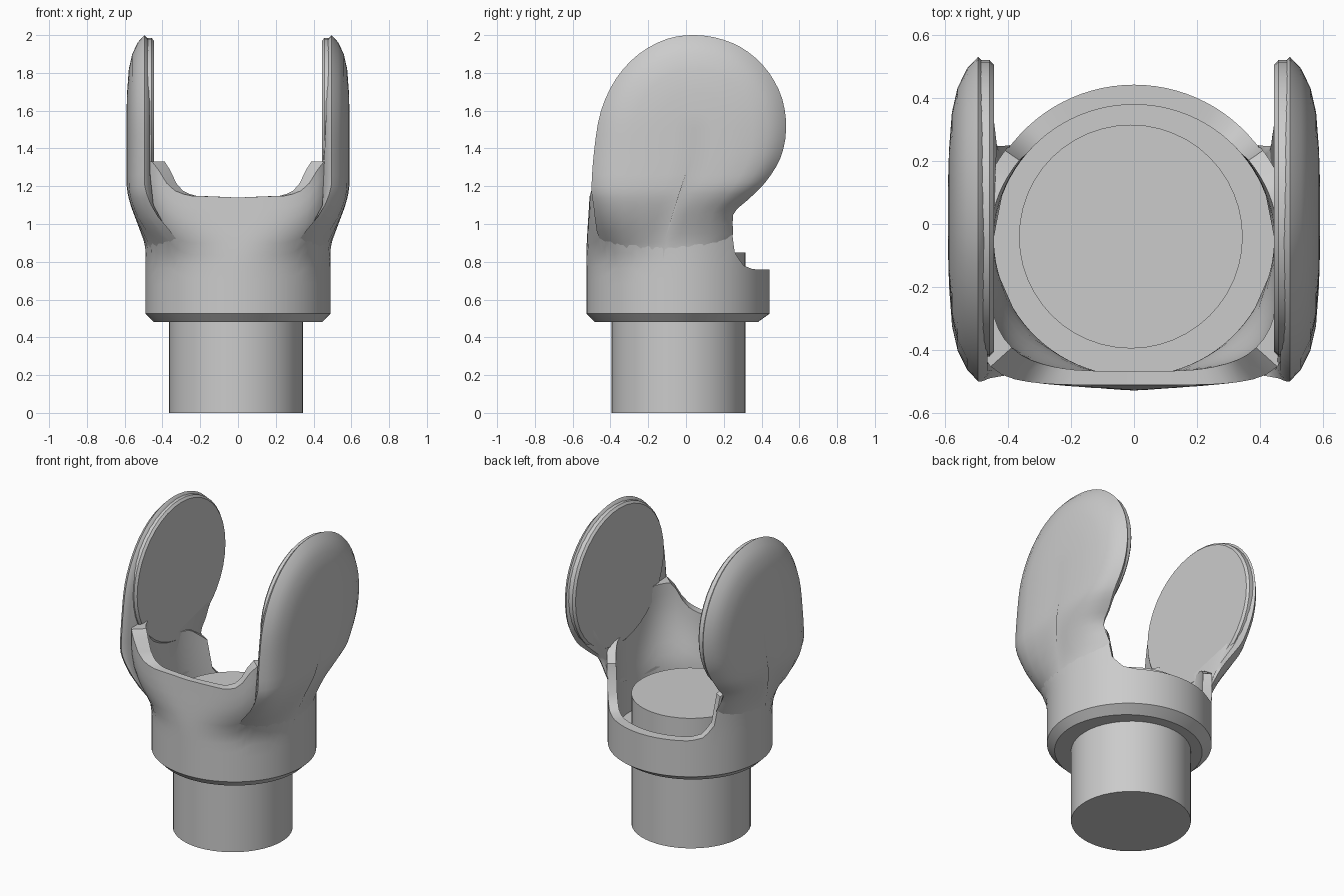
import bpy, bmesh, math
from mathutils import Vector

cube = bpy.data.objects.get("Cube")
if cube:
    bpy.data.objects.remove(cube, do_unlink=True)

grey = bpy.data.materials.new("plain_grey")
grey.use_nodes = True
colour = (0.6, 0.6, 0.6, 1)
grey.diffuse_color = colour
grey.node_tree.nodes["Principled BSDF"].inputs["Base Color"].default_value = colour


def loft(name, rings, angle=35):
    """Join closed rings of equal length and cap both ends."""
    bm = bmesh.new()
    loops = [[bm.verts.new(p) for p in ring] for ring in rings]
    for a, b in zip(loops, loops[1:]):
        for i in range(len(a)):
            j = (i + 1) % len(a)
            bm.faces.new((a[i], a[j], b[j], b[i]))
    bm.faces.new(loops[0])
    bm.faces.new(loops[-1])
    bmesh.ops.recalc_face_normals(bm, faces=bm.faces)
    mesh = bpy.data.meshes.new(name)
    bm.to_mesh(mesh)
    bm.free()
    obj = bpy.data.objects.new(name, mesh)
    bpy.context.collection.objects.link(obj)
    mesh.materials.append(grey)
    bpy.ops.object.select_all(action="DESELECT")
    obj.select_set(True)
    bpy.context.view_layer.objects.active = obj
    bpy.ops.object.shade_smooth_by_angle(angle=math.radians(angle))


def ease(v, lo, hi):
    t = min(max((v - lo) / (hi - lo), 0), 1)
    return t * t * (3 - 2 * t)


# Shaft
def circle(r, z, n=48):
    return [(-0.01 + r * math.cos(math.tau * i / n),
             -0.04 + r * math.sin(math.tau * i / n), z) for i in range(n)]


loft("shaft", [circle(0.355, 0), circle(0.355, 0.85)])

# Cup: round below, squarer at the front towards the top
RIM = [(0, 1.14), (30, 1.15), (37, 1.18), (42, 1.24), (46, 1.33), (60, 1.33), (70, 1.15),
       (110, 1.12), (125, 1.03), (128, 0.85), (135, 0.78), (145, 0.76), (180, 0.76)]
STEPS = 90
CY = -0.043


def rim_height(deg):
    for (a, za), (b, zb) in zip(RIM, RIM[1:]):
        if deg <= b:
            return za + (zb - za) * (deg - a) / (b - a)
    return RIM[-1][1]


def cup_shape(z):
    """Half width, front depth and squareness of the cup's front half."""
    up = ease(z, 0.8, 1.25)
    return 0.49 + 0.015 * up, 0.485 - 0.02 * up, 2 + 4 * up


def cup_ring(height, inset):
    ring = []
    for i in range(STEPS):
        a = math.tau * i / STEPS
        s, c = math.sin(a), math.cos(a)
        z = height(rim_height(math.degrees(math.acos(c))))
        w, d, n = cup_shape(z)
        if c <= 0:
            d, n = 0.485, 2
        elif inset:
            n = 2 + (n - 2) * 0.4
        r = (abs(s / w) ** n + abs(c / d) ** n) ** (-1 / n)
        r -= inset * (1 if c > 0 else 1 - 0.4 * c)
        ring.append((r * s, CY - r * c, z))
    return ring


LOW, FLOOR, ROWS = 0.525, 0.6, 10
rings = [cup_ring(lambda t: 0.48, 0.045)]
rings += [cup_ring(lambda t, k=k: LOW + (t - LOW) * k / ROWS, 0) for k in range(ROWS + 1)]
rings += [cup_ring(lambda t, k=k: FLOOR + (t - FLOOR) * k / ROWS, 0.045)
          for k in range(ROWS, -1, -1)]
loft("cup", rings)

# Paddles: a domed plate that sinks into the cup wall, with a flat pad inside
OUTLINE = [(-0.49, 1.1), (-0.5, 1.2), (-0.485, 1.4), (-0.45, 1.6), (-0.37, 1.77),
           (-0.25, 1.9), (-0.1, 1.98), (0.05, 2), (0.2, 1.975), (0.33, 1.91),
           (0.44, 1.8), (0.51, 1.66), (0.53, 1.5), (0.5, 1.35), (0.42, 1.22),
           (0.33, 1.13), (0.25, 1.05), (0.23, 0.9), (0, 0.8), (-0.3, 0.8), (-0.45, 0.9)]
LAYERS = [(0.465, 0.94), (0.495, 1), (0.53, 0.925), (0.56, 0.8), (0.578, 0.64),
          (0.587, 0.4), (0.59, 0.2), (0.59, 0.02)]


def smooth_outline(points, cuts=3):
    """Round the outline with a Catmull-Rom pass."""
    pts = [Vector(p) for p in points]
    out = []
    for i in range(len(pts)):
        a, b, c, d = (pts[(i + k) % len(pts)] for k in (-1, 0, 1, 2))
        for k in range(cuts):
            t = k / cuts
            out.append(0.5 * (2 * b + (c - a) * t + (2 * a - 5 * b + 4 * c - d) * t * t
                              + (3 * b - a - 3 * c + d) * t ** 3))
    return out


def cup_side(y, z):
    """Half width of the cup's outer face at a given depth and height."""
    w, d, n = cup_shape(z)
    if y > CY:
        d, n = 0.485, 2
    return w * max(1 - abs((y - CY) / d) ** n, 0.04) ** (1 / n)


def plate_ring(x, scale, side):
    ring = []
    for y, z in smooth_outline(OUTLINE):
        up = ease(z, 0.8, 1.45)
        py, pz = -0.12 + 0.16 * up, min(z, 1.5)
        y, z = py + (y - py) * scale, pz + (z - pz) * scale
        low = min(cup_side(y, z), 0.5) - 0.03 + (x - 0.465) * 0.22
        ring.append((side * (low + (x - low) * ease(z, 0.84, 1.22)), y, z))
    return ring


def pad_ring(x, scale, side, n=40):
    return [(side * x, 0.05 + 0.47 * scale * math.cos(math.tau * i / n),
             1.53 + 0.455 * scale * math.sin(math.tau * i / n)) for i in range(n)]


for label, side in (("left", 1), ("right", -1)):
    loft(label + "_paddle", [plate_ring(x, s, side) for x, s in LAYERS], 50)
    loft(label + "_pad", [pad_ring(x, s, side) for x, s in
                          ((0.445, 0.97), (0.458, 1), (0.5, 1))])
